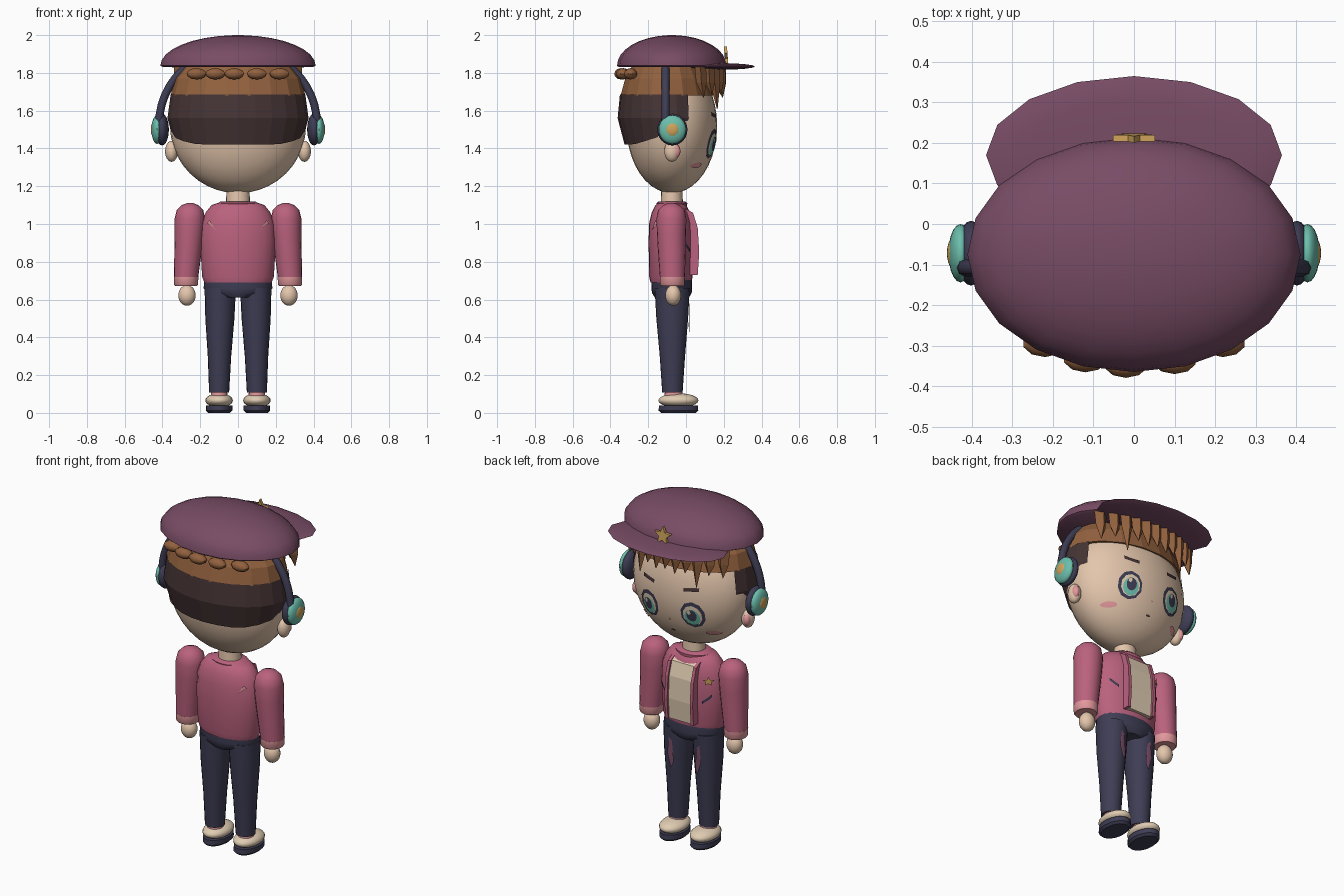
import bpy, bmesh, math
from mathutils import Vector

if "Cube" in bpy.data.objects:
    bpy.data.objects.remove(bpy.data.objects["Cube"])

def srgb(r, g, b):
    f = lambda c: ((c / 255 + 0.055) / 1.055) ** 2.4
    return (f(r), f(g), f(b), 1)

MATS = {}
for n, c in {"skin": (228, 198, 172), "plum": (120, 76, 101), "brown": (146, 97, 62),
             "dark_brown": (70, 52, 53), "pink": (186, 98, 126), "light_pink": (226, 152, 156),
             "navy": (62, 61, 84), "teal": (108, 190, 172), "gold": (208, 164, 92),
             "cream": (224, 204, 178)}.items():
    MATS[n] = bpy.data.materials.new(n)
    MATS[n].diffuse_color = srgb(*c)

def finish(bm, name, mat, smooth=True, angle=40, fix=True):
    if fix:
        bmesh.ops.recalc_face_normals(bm, faces=bm.faces)
    me = bpy.data.meshes.new(name)
    bm.to_mesh(me)
    bm.free()
    me.materials.append(MATS[mat])
    ob = bpy.data.objects.new(name, me)
    bpy.context.collection.objects.link(ob)
    if smooth:
        bpy.ops.object.select_all(action='DESELECT')
        ob.select_set(True)
        bpy.context.view_layer.objects.active = ob
        bpy.ops.object.shade_smooth_by_angle(angle=math.radians(angle))
    return ob

def ball(name, loc, r, mat, seg=20, rings=12):
    bm = bmesh.new()
    bmesh.ops.create_uvsphere(bm, u_segments=seg, v_segments=rings, radius=1)
    for v in bm.verts:
        v.co = Vector(loc) + Vector(v.co[i] * r[i] for i in range(3))
    return finish(bm, name, mat)

def loft(name, rings, mat, seg=20, smooth=True, angle=40):
    """Stacked ellipses (cx, cy, z, rx, ry), closed at both ends."""
    bm = bmesh.new()
    loops = [[bm.verts.new((cx + rx * math.cos(2 * math.pi * i / seg),
                            cy + ry * math.sin(2 * math.pi * i / seg), z)) for i in range(seg)]
             for cx, cy, z, rx, ry in rings]
    for a, b in zip(loops, loops[1:]):
        for i in range(seg):
            bm.faces.new((a[i], a[i - 1], b[i - 1], b[i]))
    bm.faces.new(loops[0])
    bm.faces.new(loops[-1])
    return finish(bm, name, mat, smooth, angle)

def prism(name, pts, depth, mat, place):
    """Extruded outline; place maps (u, v, w) to a position."""
    bm = bmesh.new()
    a, b = ([bm.verts.new(place(u, v, w)) for u, v in pts] for w in (-depth / 2, depth / 2))
    bm.faces.new(a)
    bm.faces.new(b)
    for i in range(len(a)):
        bm.faces.new((a[i - 1], a[i], b[i], b[i - 1]))
    return finish(bm, name, mat, False)

HEAD = ((0, -0.075, 1.52), (0.36, 0.24, 0.357))
TORSO = ((0, -0.08, 0.9), (0.2, 0.118, 50))

def decal(name, pts, mat, body=HEAD, off=0.005, side=1):
    """Thin plate hugging an ellipsoid's front (side 1) or back (side -1)."""
    c, r = body
    mx, mz = (sum(p[i] for p in pts) / len(pts) for i in (0, 1))
    def spot(x, z):
        q = max(0, 1 - ((x - c[0]) / r[0]) ** 2 - ((z - c[2]) / r[2]) ** 2)
        return (x, c[1] + side * (r[1] * math.sqrt(q) + off), z)
    bm = bmesh.new()
    loops = [[bm.verts.new(spot(mx + (x - mx) * s, mz + (z - mz) * s)) for x, z in pts]
             for s in (1, 0.6, 0.25)]
    for a, b in zip(loops, loops[1:]):
        for i in range(len(pts)):
            bm.faces.new((a[i - 1], a[i], b[i], b[i - 1]))
    bm.faces.new(loops[-1])
    bm.normal_update()
    if sum(f.normal.y for f in bm.faces) * side < 0:
        bmesh.ops.reverse_faces(bm, faces=bm.faces)
    return finish(bm, name, mat, False, fix=False)

def oval(x, z, rx, rz, n=12):
    return [(x + rx * math.cos(2 * math.pi * (i + .5) / n), z + rz * math.sin(2 * math.pi * (i + .5) / n))
            for i in range(n)]

def dash(x0, z0, x1, z1, t):
    return [(x0, z0 - t), (x1, z1 - t), (x1, z1 + t), (x0, z0 + t)]

def star(r):
    return [((r if i % 2 == 0 else r * 0.45) * math.sin(math.pi * i / 5),
             (r if i % 2 == 0 else r * 0.45) * math.cos(math.pi * i / 5)) for i in range(10)]

# head and neck
ball("head", *HEAD, "skin", 32, 20)
loft("neck", [(0, -.075, 1.08, .065, .06), (0, -.075, 1.2, .06, .055)], "skin")

# cap: dome, brim, star badge
dome = [(0, -.075, 1.83, .395, .28)]
for i in range(9):
    t = math.radians(i * 10.8)
    dome.append((0, -.075, 1.838 + .162 * math.sin(t), .411 * math.cos(t), .29 * math.cos(t)))
loft("cap_dome", dome, "plum")
ball("cap_brim", (0, .17, 1.834), (.365, .195, .018), "plum", 16, 8)
prism("cap_star", star(.055), .016, "gold", lambda u, v, w: (u, .213 + w - v * .08, 1.885 + v))

# upper hair and the clumps under the cap
loft("hair_top", [(0, -.1, 1.68, .357, .25), (0, -.1, 1.77, .335, .225), (0, -.1, 1.85, .27, .18)],
     "brown", 18, False)
for x in (-.22, -.12, -.02, .1, .22):
    ball("hair_clump", (x, -.1 - .225 * math.sqrt(1 - (x / .345) ** 2) - .02, 1.795),
         (.055, .035, .03), "brown", 10, 6)

# lower hair at the back and sides, its edge rising toward the temples
bm = bmesh.new()
N = 16
rows = []
for z, rx, ry in ((1.42, .335, .225), (1.56, .374, .262), (1.685, .357, .25)):
    row = []
    for i in range(N + 1):
        a = math.radians(-206 + 232 * i / N)
        x, y = rx * math.cos(a), -.1 + ry * math.sin(a)
        lift = max(0, y + .28) * .3 if z < 1.5 else 0
        row.append(bm.verts.new((x * (1 + lift * .8), y, z + lift)))
    rows.append(row)
for a, b in zip(rows, rows[1:]):
    for i in range(N):
        bm.faces.new((a[i], a[i + 1], b[i + 1], b[i]))
finish(bm, "hair_back", "dark_brown", False, fix=False)

# spiky fringe
for i in range(11):
    x = -.3 + .06 * i
    y = -.075 + .25 * math.sqrt(1 - (x / .37) ** 2)
    tip = 1.61 if i in (2, 8) else 1.67 + .015 * (i % 2)
    loft("fringe_spike", [(x, y + .005, 1.835, .04, .03), (x, y + .01, 1.75, .034, .028),
                          (x * 1.02, y + .022, tip, .002, .002)], "brown", 4, False)

# face
for s in (-1, 1):
    x = s * .14
    decal("eye_outline", oval(x, 1.425, .068, .08, 10), "navy", off=.004)
    decal("eye_white", oval(x, 1.422, .053, .062, 10), "cream", off=.007)
    decal("iris", oval(x, 1.412, .043, .05), "teal", off=.010)
    decal("pupil", oval(x, 1.425, .028, .036), "navy", off=.013)
    decal("eye_glint", oval(x + .012, 1.445, .011, .014, 6), "cream", off=.016)
    decal("eyebrow", dash(s * .095, 1.57, s * .18, 1.582, .01), "dark_brown", off=.006)
    decal("cheek", oval(s * .22, 1.31, .036, .015), "light_pink", off=.005)
decal("mouth", oval(0, 1.295, .016, .006, 6), "dark_brown")
decal("nose", oval(0, 1.37, .007, .007, 6), "light_pink")

# ears and headphones
for s in (-1, 1):
    ball("ear", (s * .352, -.075, 1.385), (.034, .04, .056), "skin")
    ball("ear_inner", (s * .362, -.055, 1.385), (.02, .026, .036), "light_pink", 12, 8)
    ball("ear_pad", (s * .402, -.072, 1.5), (.036, .08, .084), "navy")
    ball("ear_cup", (s * .428, -.072, 1.5), (.03, .072, .076), "teal")
    ball("ear_cup_centre", (s * .446, -.072, 1.5), (.0155, .038, .04), "gold")
cu = bpy.data.curves.new("headband", 'CURVE')
cu.dimensions = '3D'
cu.bevel_depth = .021
cu.bevel_resolution = 2
sp = cu.splines.new('POLY')
sp.points.add(24)
for i, p in enumerate(sp.points):
    a = math.pi * i / 24
    p.co = (.418 * math.cos(a), -.108, 1.53 + .4 * math.sin(a), 1)
cu.materials.append(MATS["navy"])
bpy.context.collection.objects.link(bpy.data.objects.new("headband", cu))

# sweater body, collar, front panel with jacket edges
loft("sweater", [(0, -.08, .69, .178, .108), (0, -.08, .72, .19, .115), (0, -.08, .9, .2, .118),
                 (0, -.08, 1.0, .195, .116), (0, -.08, 1.06, .172, .102), (0, -.08, 1.1, .14, .082),
                 (0, -.08, 1.11, .11, .07)], "pink", 24)
loft("collar", [(0, -.075, 1.085, .105, .08), (0, -.075, 1.11, .108, .082),
                (0, -.075, 1.12, .09, .07)], "pink")
panel = [(-.02, .73), (.05, .73), (.058, .85), (.05, .98), (.025, 1.06), (-.02, 1.09)]
prism("shirt_front", panel, .15, "cream", lambda u, v, w: (w, u, v))
for s in (-1, 1):
    prism("jacket_edge", [(y + (.012 if y > 0 else 0), z) for y, z in panel], .018, "pink",
          lambda u, v, w: (s * .083 + w, u, v))
    decal("pocket_slit", dash(s * .12, .86, s * .165, .9, .008), "navy", TORSO, .006)
    decal("shoulder_mark", [(s * .115, .965), (s * .165, 1.005), (s * .15, 1.02), (s * .13, .985)],
          "light_pink", TORSO, .004, -1)
decal("chest_star", [(x - .15, z + .985) for x, z in star(.028)], "gold", TORSO, .008)

# arms, hands, hips, legs, shoes
loft("hips", [(0, -.075, .61, .09, .09), (0, -.075, .635, .165, .105), (0, -.075, .66, .182, .108),
              (0, -.075, .71, .178, .106)], "navy", 24)
for s in (-1, 1):
    loft("arm", [(s * .275, -.072, .715, .064, .066), (s * .265, -.075, .85, .072, .073),
                 (s * .258, -.077, .95, .077, .077), (s * .255, -.077, 1.03, .08, .079),
                 (s * .254, -.077, 1.075, .07, .07), (s * .254, -.077, 1.1, .045, .045),
                 (s * .254, -.077, 1.112, .012, .012)], "pink")
    loft("cuff", [(s * .275, -.072, .672, .058, .06), (s * .275, -.072, .68, .064, .066),
                  (s * .275, -.072, .72, .065, .067)], "light_pink")
    ball("hand", (s * .27, -.068, .622), (.046, .042, .055), "skin")
    loft("leg", [(s * .1, -.072, .108, .053, .054), (s * .098, -.072, .3, .062, .067),
                 (s * .096, -.073, .5, .077, .084), (s * .094, -.073, .66, .083, .093)], "navy")
    decal("leg_patch", [(s * .07, .46), (s * .085, .42), (s * .11, .5), (s * .1, .6), (s * .08, .58)],
          "plum", ((s * .096, -.073, .5), (.078, .086, 50)), .006)
    loft("sock", [(s * .1, -.065, .07, .045, .05), (s * .1, -.065, .125, .042, .046)], "light_pink")
    ball("shoe", (s * .1, -.04, .066), (.073, .106, .038), "cream")
    loft("sole", [(s * .1, -.04, 0, .058, .092), (s * .1, -.04, .012, .07, .105),
                  (s * .1, -.04, .04, .07, .103)], "navy")

for m in bpy.data.materials:
    if m.users and not m.is_grease_pencil:
        m.use_nodes = True
        m.node_tree.nodes["Principled BSDF"].inputs["Base Color"].default_value = m.diffuse_color
